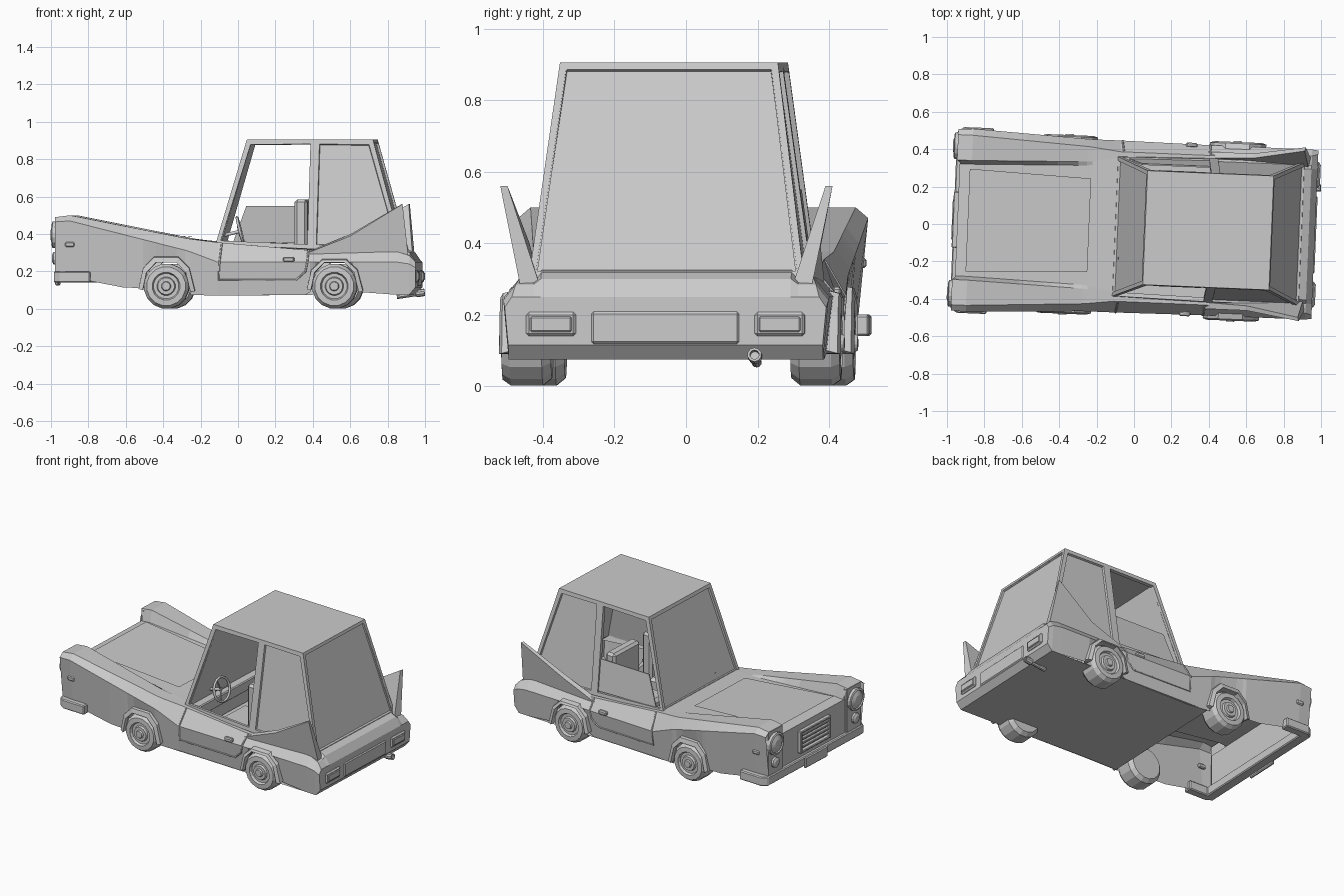
import bpy, bmesh, math
from mathutils import Vector, Matrix

if "Cube" in bpy.data.objects:
    bpy.data.objects.remove(bpy.data.objects["Cube"])

POSE = Matrix.Translation((0, -0.017, 0)) @ Matrix.Rotation(math.radians(-2.4), 4, 'Z')
SIDES = ((1, "right"), (-1, "left"))


def finish(name, bm, bevel=0, thick=0, normals=True):
    if normals:
        bmesh.ops.recalc_face_normals(bm, faces=bm.faces)
    me = bpy.data.meshes.new(name)
    bm.to_mesh(me)
    bm.free()
    me.transform(POSE)
    ob = bpy.data.objects.new(name, me)
    bpy.context.collection.objects.link(ob)
    if thick:
        m = ob.modifiers.new("thickness", 'SOLIDIFY')
        m.thickness, m.offset = thick, -1
    if bevel:
        m = ob.modifiers.new("bevel", 'BEVEL')
        m.width, m.segments = bevel, 1
    return ob


def box(name, x, y, z, bevel=0.006):
    bm = bmesh.new()
    bmesh.ops.create_cube(bm, size=1)
    for v in bm.verts:
        v.co = [(a + b) / 2 + c * abs(b - a) for (a, b), c in zip((x, y, z), v.co)]
    return finish(name, bm, bevel)


def loft(name, rings, cyclic=True, caps=(True, True), skip=None, bevel=0):
    bm = bmesh.new()
    rows = [[bm.verts.new(p) for p in r] for r in rings]
    n = len(rows[0])
    for i in range(len(rows) - 1):
        for j in range(n if cyclic else n - 1):
            if skip and skip(i, j):
                continue
            k = (j + 1) % n
            bm.faces.new((rows[i][j], rows[i][k], rows[i + 1][k], rows[i + 1][j]))
    for row, cap in zip((rows[0], rows[-1]), caps):
        if cap:
            bm.faces.new(row)
    return finish(name, bm, bevel)


def lathe(name, profile, origin, axis, n=16):
    q = Vector(axis).to_track_quat('Z', 'Y')
    return loft(name, [[Vector(origin) + q @ Vector((r * math.cos(a), r * math.sin(a), h))
                        for a in [2 * math.pi * (k + .5) / n for k in range(n)]]
                       for r, h in profile])


def tube(name, pts, r, cyclic=False):
    cu = bpy.data.curves.new(name, 'CURVE')
    cu.dimensions, cu.bevel_depth, cu.bevel_resolution = '3D', r, 1
    sp = cu.splines.new('POLY')
    sp.points.add(len(pts) - 1)
    for p, c in zip(sp.points, pts):
        p.co = (*(POSE @ Vector(c)), 1)
    sp.use_cyclic_u = cyclic
    ob = bpy.data.objects.new(name, cu)
    bpy.context.collection.objects.link(ob)


def panel(name, corners, inset, depth=0.012, hole=False):
    bm = bmesh.new()
    f = bm.faces.new([bm.verts.new(c) for c in corners])
    bm.normal_update()
    if f.normal.dot(f.calc_center_median() - Vector((.4, 0, .6))) < 0:
        f.normal_flip()
        bm.normal_update()
    n = f.normal.copy()
    bmesh.ops.inset_region(bm, faces=[f], thickness=inset, use_boundary=True)
    if hole:
        bmesh.ops.delete(bm, geom=[f], context='FACES')
    else:
        bm.normal_update()
        bmesh.ops.inset_region(bm, faces=[f], thickness=0.004)
        bmesh.ops.translate(bm, verts=f.verts, vec=-n * depth)
    finish(name, bm, thick=0.022, normals=False)


# Body shell: x, inner y, hood z, fender z, top / shoulder half-width, shoulder z, bottom half-width
KEYS = [(-.96, .30, .42, .49, .455, .485, .465, .455),
        (-.88, .30, .425, .50, .455, .49, .47, .46),
        (-.25, .32, .37, .375, .42, .46, .31, .445),
        (-.09, .35, .36, .355, .40, .46, .25, .435),
        (.38, .35, .33, .315, .40, .455, .25, .435),
        (.87, .35, .33, .305, .41, .455, .25, .44),
        (.935, .35, .30, .285, .42, .455, .24, .44),
        (.968, .35, .25, .25, .43, .45, .22, .44)]
# Lower edge with the two wheel arches
SILL = [(-.96, .19), (-.88, .17), (-.6, .115), (-.49, .11), (-.465, .2), (-.42, .25), (-.31, .25),
        (-.265, .2), (-.235, .075), (-.09, .07), (.38, .075), (.405, .09), (.43, .19), (.48, .245),
        (.59, .245), (.635, .19), (.665, .09), (.87, .075), (.935, .075), (.968, .115)]


def key_at(x):
    for a, b in zip(KEYS, KEYS[1:]):
        if x <= b[0]:
            t = (x - a[0]) / (b[0] - a[0])
            return [p + (q - p) * t for p, q in zip(a, b)]


rings = []
for x, zb in SILL:
    _, yi, zh, zf, wt, ws, zs, wb = key_at(x)
    dx = .02 if x < -.95 else 0
    half = [(x + dx, yi, zh), (x, yi + .02, zf), (x, wt, zf), (x, ws, zs), (x, wb, zb)]
    rings.append([(a, -b, c) for a, b, c in reversed(half)] + [(x + dx, 0, zh)] + half)
loft("body", rings, cyclic=False, caps=(False, True),
     skip=lambda i, j: 2 < j < 7 and -.1 < SILL[i][0] < .86)
loft("floor", [[(x, -w, z), (x, w, z)] for x, w, z in
               ((-.22, .44, .075), (.935, .44, .075), (.968, .44, .115))],
     cyclic=False, caps=(False, False))
box("firewall", (-.2, -.19), (-.42, .42), (.08, .35), 0)
box("front_panel", (-.945, -.93), (-.44, .44), (.19, .42), 0)

# Hood panel with a raised rim
bm = bmesh.new()
f = bm.faces.new([bm.verts.new(c) for c in
                  ((-.89, -.275, .43), (-.24, -.25, .376), (-.24, .25, .376), (-.89, .275, .43))])
bmesh.ops.inset_region(bm, faces=[f], thickness=.012)
bmesh.ops.translate(bm, verts=f.verts, vec=(0, 0, .008))
finish("hood", bm)

# Cab: roof, windscreen, rear window, side frames
R, F = .305, .905
top_f, top_m, top_r = (.06, R, F), (.425, R, F), (.735, R, F)
low_f, low_m, low_r = (-.105, .375, .345), (.41, .385, .32), (.9, .385, .305)
mir = lambda p: (p[0], -p[1], p[2])
panel("roof", [top_f, mir(top_f), mir(top_r), top_r], .01, 0)
panel("windscreen", [low_f, mir(low_f), mir(top_f), top_f], .03)
panel("rear_window", [low_r, mir(low_r), mir(top_r), top_r], .026)
for s, side in SIDES:
    m = (lambda p: p) if s > 0 else mir
    panel(side + "_door_frame", [m(p) for p in (low_f, low_m, top_m, top_f)], .034, hole=True)
    panel(side + "_rear_side_window", [m(p) for p in (low_m, low_r, top_r, top_m)], .034)

# Half lowered window on one side
bm = bmesh.new()
bm.faces.new([bm.verts.new(c) for c in
              ((-.04, .365, .36), (.39, .372, .35), (.4, .342, .55), (.03, .342, .55))])
finish("half_open_glass", bm, thick=.008)

for s, side in SIDES:
    # Tail fin: blade leaning outwards
    inner = [(.38, .385, .30), (.62, .395, .40), (.895, .445, .56), (.92, .35, .27)]
    outer = [(.38, .42, .295), (.62, .42, .39), (.9, .465, .56), (.93, .405, .265)]
    loft(side + "_fin", [[(x, s * y, z) for x, y, z in r] for r in (inner, outer)])

    # Wheels, hubs and flared arches
    for cx, nm in ((-.365, "front"), (.535, "rear")):
        lathe(f"{side}_{nm}_tyre", [(.06, 0), (.1, 0), (.121, .025), (.121, .115), (.105, .138),
                                    (.075, .14), (.068, .125), (.05, .125), (.045, .138),
                                    (.026, .138), (.022, .148)],
              (cx, s * .335, .121), (0, s, 0))
        zt = .275 if nm == "front" else .26
        arch = [(-.125, .1), (-.105, .195), (-.055, .247), (.055, .247), (.105, .195), (.13, .09)]
        ring = []
        for dx, z in arch:
            o = (cx + dx * 1.18, z + (zt - .247) * (z - .06) / .187)
            ring.append([(cx + dx, s * .40, z), (cx + dx, s * .478, z),
                         (o[0], s * .47, o[1]), (o[0], s * .43, o[1] + .01)])
        loft(f"{side}_{nm}_arch", ring)

    # Door seam, handle and side marker
    tube(side + "_door_seam", [(-.07, s * .402, .35), (-.08, s * .46, .25), (-.085, s * .448, .155),
                               (.33, s * .445, .155), (.38, s * .451, .2), (.39, s * .455, .25),
                               (.395, s * .402, .315)], .005)
    box(side + "_door_handle", (.26, .32), (s * .44, s * .464), (.25, .277))
    box(side + "_marker", (-.905, -.855), (s * .46, s * .484), (.33, .358))

    # Headlight housing, headlight, lower lamp, tail light
    box(side + "_lamp_housing", (-.957, -.935), (s * .315, s * .457), (.195, .488), .004)
    lathe(side + "_headlight", [(.072, 0), (.072, .03), (.06, .035), (.056, .028), (.03, .04)],
          (-.945, s * .395, .395), (-1, 0, 0))
    lathe(side + "_lower_lamp", [(.034, 0), (.034, .025), (.02, .033)],
          (-.945, s * .395, .27), (-1, 0, 0), 12)
    box(side + "_tail_light_rim", (.95, .979), (s * .25, s * .39), (.14, .207), .008)
    box(side + "_tail_light", (.96, .984), (s * .262, s * .378), (.152, .195), .004)

# Front bumper wrapping around the corners
plan = [(-.77, -.497), (-.93, -.497), (-.966, -.47), (-.966, .47), (-.93, .497), (-.77, .497),
        (-.77, .44), (-.9, .44), (-.9, -.44), (-.77, -.44)]
loft("front_bumper", [[(x, y, z) for x, y in plan] for z in (.14, .2)], bevel=.006)
box("front_plate", (-.974, -.955), (-.11, .11), (.125, .195))

# Grille with slats
for k, (y, z) in enumerate([((-.15, .15), (.235, .25)), ((-.15, .15), (.365, .38)),
                            ((-.15, -.135), (.235, .38)), ((.135, .15), (.235, .38))]):
    box(f"grille_frame_{k}", (-.97, -.94), y, z, .004)
for k in range(4):
    z = .262 + k * .026
    box(f"grille_slat_{k}", (-.962, -.94), (-.135, .135), (z, z + .014), .003)

# Rear plate panel and exhaust
box("rear_plate_panel", (.955, .974), (-.21, .21), (.115, .212), .01)
lathe("exhaust", [(.014, 0), (.014, .1), (.02, .105), (.02, .15), (.013, .15), (.013, .12)],
      (.84, .25, .066), (1, 0, .15), 10)

# Interior: dashboard, steering wheel, seats
box("dashboard", (-.1, -.02), (-.34, .34), (.28, .35))
C, ax = Vector((.02, -.17, .415)), Vector((1, 0, .25)).normalized()
u, v = Vector((0, 1, 0)), ax.cross(Vector((0, 1, 0)))
rim = [C + .075 * (u * math.cos(a) + v * math.sin(a)) for a in [k * math.pi / 8 for k in range(16)]]
tube("steering_wheel", rim, .008, True)
for k in (0, 5, 11):
    tube(f"steering_spoke_{k}", [C - ax * .01, rim[k]], .005)
tube("steering_column", [C, C - ax * .1], .01)
for s, side in SIDES:
    y = (s * .05, s * .31)
    box(side + "_seat_cushion", (.1, .34), y, (.2, .3), .02)
    box(side + "_seat_back", (.315, .385), y, (.24, .585), .015)
